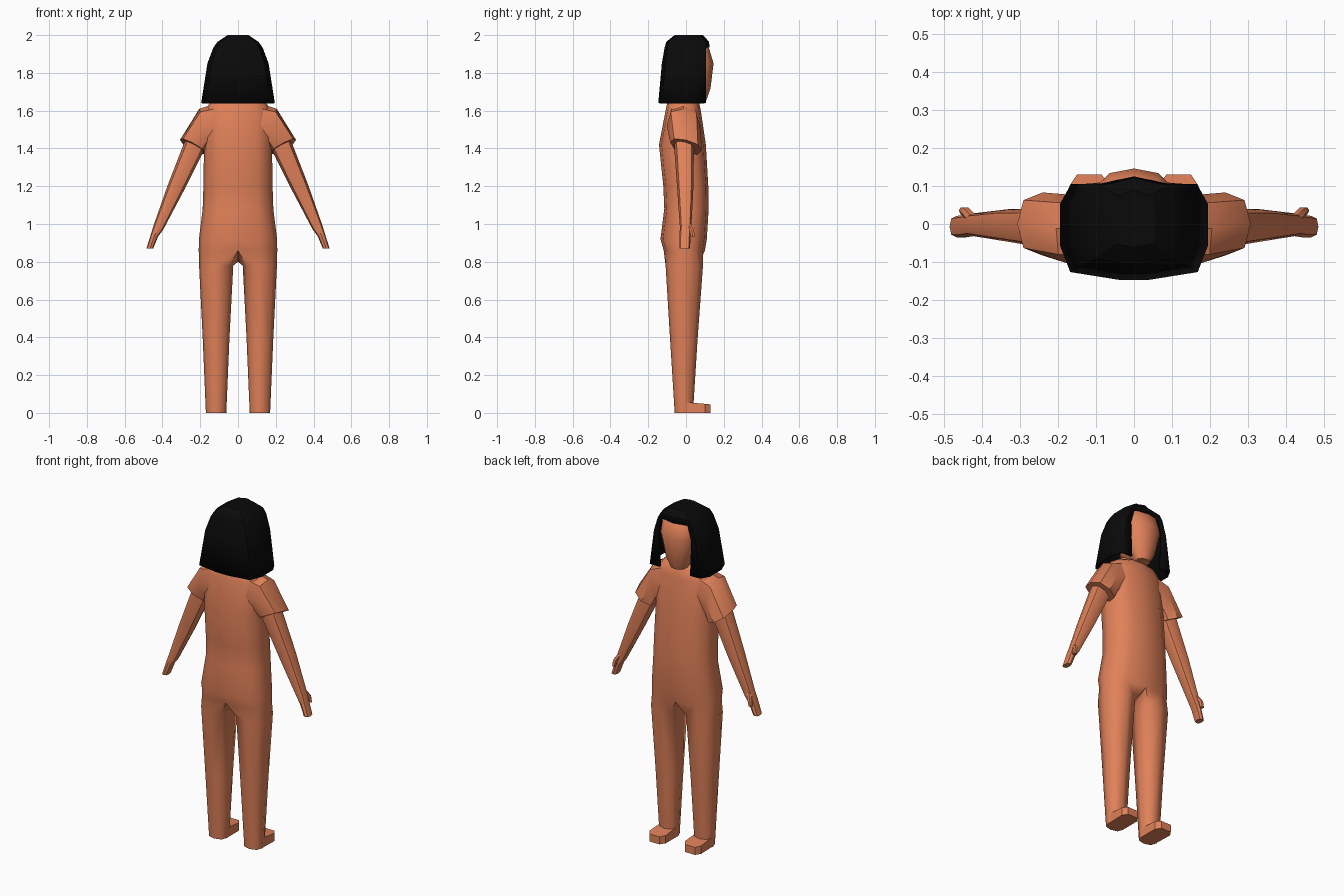
import bpy, bmesh, math
from mathutils import Vector

if "Cube" in bpy.data.objects:
    bpy.data.objects.remove(bpy.data.objects["Cube"])


def material(name, rgb):
    m = bpy.data.materials.new(name)
    m.diffuse_color = (*rgb, 1)
    m.use_nodes = True
    m.node_tree.nodes["Principled BSDF"].inputs["Base Color"].default_value = m.diffuse_color
    return m


SKIN = material("terracotta skin", (0.75, 0.22, 0.10))
BLACK = material("black hair", (0.003, 0.003, 0.003))


def power(v, e):
    return math.copysign(abs(v) ** e, v)


def ring(c, u, v, n=8, e=0.8):
    """Rounded cross-section around c, spanned by half-axes u and v."""
    c, u, v = Vector(c), Vector(u), Vector(v)
    angles = [(i - 3) * math.tau / n for i in range(n)]
    return [c + u * power(math.cos(a), e) + v * power(math.sin(a), e) for a in angles]


def level(z, x0, x1, y0, y1, n=8, e=0.8):
    """Horizontal cross-section from its extents."""
    return ring(((x0 + x1) / 2, (y0 + y1) / 2, z), ((x1 - x0) / 2, 0, 0),
                (0, (y1 - y0) / 2, 0), n, e)


def bridge(bm, a, b, closed=True):
    n = len(a)
    for i in range(n if closed else n - 1):
        j = (i + 1) % n
        bm.faces.new((a[i], a[j], b[j], b[i]))


def add(bm, row):
    return [bm.verts.new(p) for p in row]


def finish(bm, name, mat, angle=40, mirror=True):
    if mirror:
        bmesh.ops.mirror(bm, geom=bm.verts[:] + bm.edges[:] + bm.faces[:],
                         axis='X', merge_dist=0.0005)
        bmesh.ops.remove_doubles(bm, verts=bm.verts[:], dist=0.0005)
    bmesh.ops.recalc_face_normals(bm, faces=bm.faces[:])
    me = bpy.data.meshes.new(name)
    bm.to_mesh(me)
    bm.free()
    me.materials.append(mat)
    ob = bpy.data.objects.new(name, me)
    bpy.context.collection.objects.link(ob)
    bpy.ops.object.select_all(action='DESELECT')
    ob.select_set(True)
    bpy.context.view_layer.objects.active = ob
    bpy.ops.object.shade_smooth_by_angle(angle=math.radians(angle))
    return ob


def loft(name, rows, mat=SKIN, angle=40, mirror=True):
    bm = bmesh.new()
    rows = [add(bm, r) for r in rows]
    for a, b in zip(rows, rows[1:]):
        bridge(bm, a, b)
    bm.faces.new(rows[0])
    bm.faces.new(rows[-1])
    return finish(bm, name, mat, angle, mirror)


# Torso and legs: half torso splits into one leg at the crotch, then mirrored
bm = bmesh.new()
torso = [(1.67, 0.07, -0.08, 0.05), (1.64, 0.15, -0.10, 0.07), (1.59, 0.18, -0.11, 0.08),
         (1.42, 0.18, -0.143, 0.105), (1.20, 0.183, -0.12, 0.118), (1.08, 0.187, -0.115, 0.12),
         (0.92, 0.207, -0.135, 0.11), (0.86, 0.208, -0.118, 0.10)]
prev = None
for z, rx, y0, y1 in torso:
    pts = level(z, -rx, rx, y0, y1, 12, 0.8)[:7]
    for p in (pts[0], pts[6]):
        p.x = 0
    row = add(bm, pts)
    if prev:
        bridge(bm, prev, row, closed=False)
    else:
        bm.faces.new(row)
    prev = row
prev = prev + [bm.verts.new((0, -0.01, 0.80))]
for z, x0, x1, y0, y1 in [(0.78, 0.025, 0.206, -0.108, 0.09), (0.40, 0.045, 0.187, -0.085, 0.062),
                          (0.0, 0.062, 0.17, -0.06, 0.037)]:
    row = add(bm, level(z, x0, x1, y0, y1))
    bridge(bm, prev, row)
    prev = row
bm.faces.new(prev)
finish(bm, "torso_and_legs", SKIN, 60)

# Feet: clipped outline, sloping slightly to the toe
outline = [(0.064, -0.02), (0.166, -0.02), (0.17, 0.10), (0.15, 0.13), (0.085, 0.13), (0.064, 0.10)]
loft("feet", [[(x, y, 0) for x, y in outline],
              [(x, y, 0.058 - 0.1 * max(y, 0)) for x, y in outline]], angle=30)

# Sleeves flare out from the shoulders
loft("sleeves", [ring((0.11, -0.015, 1.525), (0, 0, 0.115), (0, 0.085, 0)),
                 ring((0.18, -0.012, 1.51), (0.025, 0, 0.10), (0, 0.09, -0.01)),
                 ring((0.24, 0, 1.41), (0.067, 0, 0.035), (0, 0.083, -0.02))], angle=40)

# Arms with flat hands
loft("arms", [ring((0.22, -0.01, 1.45), (0.05, 0, 0.02), (0, 0.052, 0)),
              ring((0.237, -0.01, 1.40), (0.052, 0, 0.02), (0, 0.052, 0)),
              ring((0.33, -0.004, 1.19), (0.042, 0, 0.016), (0, 0.043, 0)),
              ring((0.422, -0.002, 0.98), (0.025, 0, 0.012), (0, 0.03, 0)),
              ring((0.442, -0.005, 0.94), (0.019, 0, 0.006), (0, 0.03, 0)),
              ring((0.467, -0.007, 0.87), (0.018, 0, 0), (0, 0.028, 0))])
loft("thumbs", [ring((0.425, 0.012, 1.0), (0.013, 0, 0), (0, 0.015, 0), 6),
                ring((0.443, 0.032, 0.965), (0.013, 0, 0), (0, 0.013, 0), 6),
                ring((0.45, 0.035, 0.93), (0.011, 0, 0), (0, 0.01, 0), 6)])

# Neck and head
loft("neck", [level(z, -0.062, 0.062, -0.07, 0.05) for z in (1.60, 1.72)], mirror=False)
loft("head", [level(z, -rx, rx, y0, y1, 12) for z, rx, y0, y1 in [
    (1.655, 0.045, 0.0, 0.108), (1.72, 0.083, -0.07, 0.13), (1.85, 0.112, -0.08, 0.146),
    (1.93, 0.105, -0.07, 0.122), (1.97, 0.06, -0.04, 0.07)]], angle=60, mirror=False)

# Hair: bobbed shell, open over the face below the fringe
bm = bmesh.new()
prev = None
# height, width, back depth, gap half-width, front depth, fringe depth
for z, w, b, gap, f, fringe in [(1.64, 0.195, 0.147, 0.10, 0.105, None),
                                (1.85, 0.162, 0.128, 0.108, 0.105, None),
                                (1.935, 0.130, 0.113, 0.085, 0.107, 0.125),
                                (1.965, 0.108, 0.104, 0.070, 0.105, 0.122),
                                (2.0, 0.055, 0.06, 0.035, 0.075, 0.09)]:
    pts = [(gap, f, z), (max(w * 0.85, gap + 0.01), f, z), (w, 0.5 * f, z),
           (w, -0.38 * b, z), (w * 0.86, -0.86 * b, z), (w * 0.2, -b, z), (0, -b, z)]
    row = add(bm, pts)
    centre = bm.verts.new((0, fringe, z)) if fringe else None
    if prev:
        bridge(bm, prev[0], row, closed=False)
        if prev[1]:
            bm.faces.new((prev[1], prev[0][0], row[0], centre))
    prev = (row, centre)
bm.faces.new([prev[1]] + prev[0])
hair = finish(bm, "hair", BLACK, 30)
shell = hair.modifiers.new("thickness", 'SOLIDIFY')
shell.thickness = 0.012
shell.offset = -1
